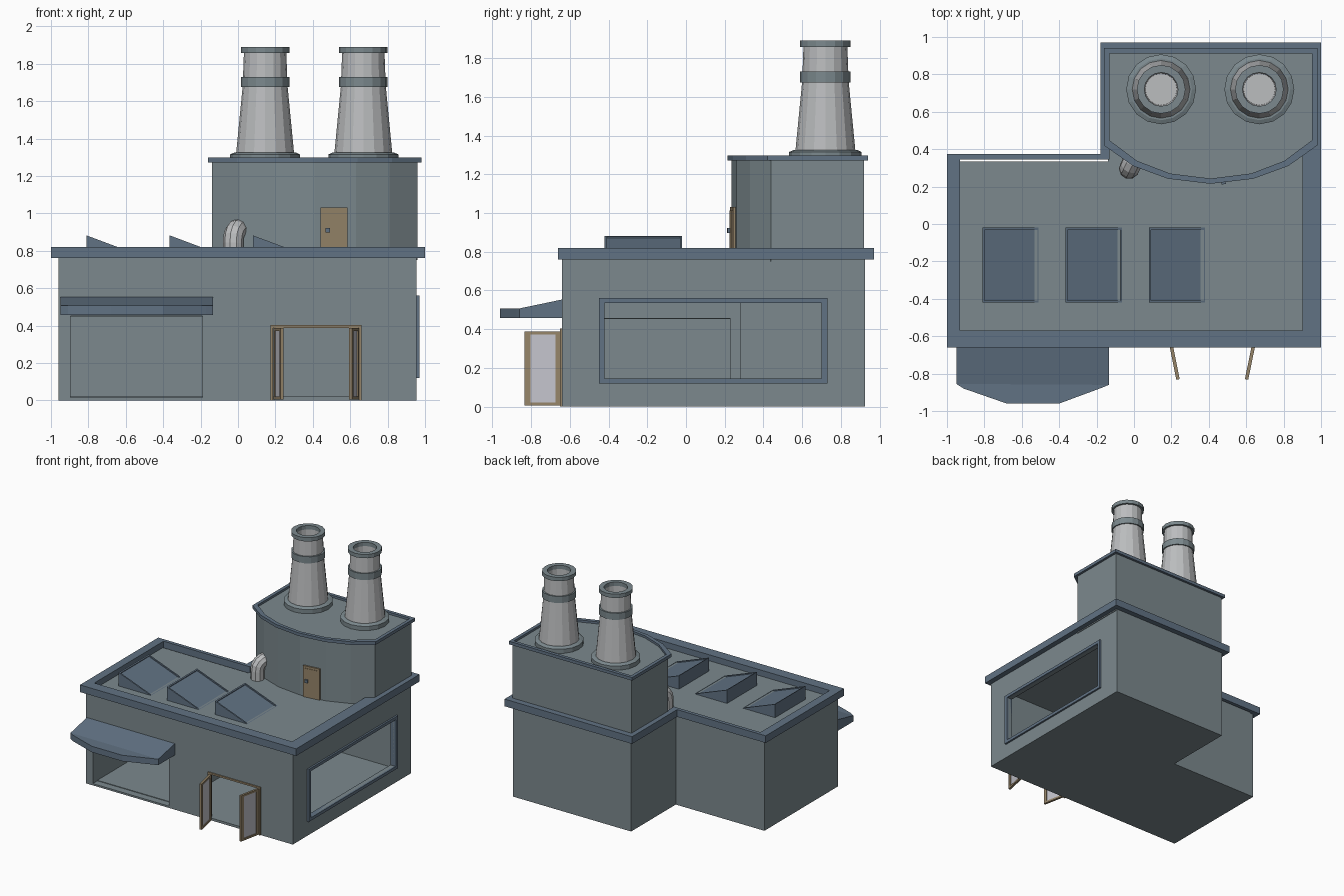
import bpy, bmesh, math
from mathutils import Vector

if "Cube" in bpy.data.objects:
    bpy.data.objects.remove(bpy.data.objects["Cube"])


def mat(name, c):
    m = bpy.data.materials.new(name)
    m.diffuse_color = (*c, 1)
    m.use_nodes = True
    m.node_tree.nodes["Principled BSDF"].inputs["Base Color"].default_value = m.diffuse_color
    return m


WALL = mat("wall_grey", (0.20, 0.25, 0.27))
TRIM = mat("trim_blue", (0.12, 0.17, 0.23))
STEEL = mat("steel", (0.50, 0.51, 0.52))
WOOD = mat("wood", (0.30, 0.23, 0.14))
PANE = mat("pane", (0.55, 0.55, 0.60))


def finish(name, bm, m):
    bmesh.ops.recalc_face_normals(bm, faces=bm.faces[:])
    me = bpy.data.meshes.new(name)
    bm.to_mesh(me)
    bm.free()
    ob = bpy.data.objects.new(name, me)
    bpy.context.collection.objects.link(ob)
    me.materials.append(m)
    return ob


def prism(name, pts, z0, z1, m):
    bm = bmesh.new()
    f = bm.faces.new([bm.verts.new((x, y, z0)) for x, y in pts])
    r = bmesh.ops.extrude_face_region(bm, geom=[f], use_keep_orig=True)
    bmesh.ops.translate(bm, vec=(0, 0, z1 - z0),
                        verts=[v for v in r["geom"] if isinstance(v, bmesh.types.BMVert)])
    return finish(name, bm, m)


def box(name, x0, x1, y0, y1, z0, z1, m):
    return prism(name, [(x0, y0), (x1, y0), (x1, y1), (x0, y1)], z0, z1, m)


def ring(name, outer, inner, z0, z1, m):
    bm = bmesh.new()
    loops = [[bm.verts.new((x, y, z)) for x, y in p]
             for p, z in ((outer, z0), (outer, z1), (inner, z1), (inner, z0))]
    n = len(outer)
    for a, b in zip(loops, loops[1:] + loops[:1]):
        for i in range(n):
            bm.faces.new((a[i], a[(i + 1) % n], b[(i + 1) % n], b[i]))
    return finish(name, bm, m)


def lathe(name, profile, cx, cy, m, n=16):
    bm = bmesh.new()
    rows = [[bm.verts.new((cx + r * math.cos(2 * math.pi * i / n),
                           cy + r * math.sin(2 * math.pi * i / n), z)) for i in range(n)]
            for r, z in profile]
    for a, b in zip(rows, rows[1:]):
        for i in range(n):
            bm.faces.new((a[i], a[(i + 1) % n], b[(i + 1) % n], b[i]))
    bm.faces.new(rows[0])
    bm.faces.new(rows[-1])
    return finish(name, bm, m)


def cut(ob, cutter):
    cutter.hide_render = True
    cutter.hide_viewport = True
    cutter.display_type = 'WIRE'
    md = ob.modifiers.new("cut", 'BOOLEAN')
    md.operation, md.object, md.solver = 'DIFFERENCE', cutter, 'EXACT'
    bpy.context.view_layer.objects.active = ob
    bpy.ops.object.modifier_apply(modifier=md.name)
    bpy.data.objects.remove(cutter)


def ell(x0, x1, y0, y1, xs, ys):
    return [(x0, y0), (x1, y0), (x1, y1), (xs, y1), (xs, ys), (x0, ys)]


# Hollow ground floor with door, garage and window openings
hall = prism("main_hall", ell(-.96, .955, -.64, .925, -.14, .335), 0, .77, WALL)
cut(hall, prism("room_cut", ell(-.93, .925, -.61, .89, -.105, .28), .02, .72, WALL))
cut(hall, box("garage_cut", -.895, -.19, -.7, -.58, .015, .45, WALL))
cut(hall, box("door_cut", .18, .655, -.7, -.58, .02, .40, WALL))
cut(hall, box("window_cut", .85, 1.1, -.42, .70, .145, .535, WALL))

# Garage bay walls
box("garage_left_wall", -.92, -.895, -.62, .23, .015, .455, WALL)
box("garage_right_wall", -.19, -.165, -.62, .23, .015, .455, WALL)
box("garage_back_wall", -.9, -.18, .205, .23, .015, .455, WALL)
box("garage_ceiling", -.9, -.18, -.62, .23, .445, .457, WALL)

# Roof parapet
ring("parapet", ell(-1, 1, -.66, .97, -.18, .375),
     ell(-.93, .90, -.57, .90, -.13, .345), .76, .82, TRIM)

# Window frame on the right wall
fr = ring("window_frame", [(-.45, .12), (.73, .12), (.73, .56), (-.45, .56)],
          [(-.42, .145), (.70, .145), (.70, .535), (-.42, .535)], .92, .97, TRIM)
for v in fr.data.vertices:
    v.co = Vector((v.co.z, v.co.x, v.co.y))

# Curved awning over the garage: sloping top, flat underside
bm = bmesh.new()
front = [(-.95, -.855), (-.91, -.88), (-.68, -.96), (-.40, -.96), (-.17, -.875), (-.135, -.86)]
bot = [bm.verts.new((x, y, .457)) for x, y in [(-.95, -.63)] + front + [(-.135, -.63)]]
top = [bm.verts.new((v.co.x, v.co.y, .555 if v.co.y > -.7 else .507)) for v in bot]
bm.faces.new(bot)
bm.faces.new(top[1:-1])
for i in range(8):
    j = (i + 1) % 8
    bm.faces.new((bot[i], bot[j], top[j], top[i]))
bm.faces.new((top[0], top[1], top[6], top[7]))
finish("awning", bm, TRIM)

# Front door frame and two open glazed leaves
box("door_lintel", .175, .66, -.65, -.61, .388, .402, WOOD)
for s, x in (("left", .175), ("right", .648)):
    box("door_jamb_" + s, x, x + .012, -.65, -.61, 0, .395, WOOD)
for s, hx, tx in (("left", .198, .235), ("right", .64, .602)):
    leaf = ring("door_leaf_" + s, [(0, .005), (.19, .005), (.19, .388), (0, .388)],
                [(.028, .022), (.16, .022), (.16, .372), (.028, .372)], -.009, .009, WOOD)
    pane = box("door_pane_" + s, .025, .163, .02, .375, -.003, .003, PANE)
    d = Vector((tx - hx, -.185, 0)).normalized()
    nrm = Vector((-d.y, d.x, 0))
    for ob in (leaf, pane):
        for v in ob.data.vertices:
            v.co = Vector((hx, -.645, v.co.y)) + d * v.co.x + nrm * v.co.z

# Skylight wedges with recessed panes
for k, x in enumerate((-.81, -.365, .08)):
    bm = bmesh.new()
    rows = [[bm.verts.new((x + dx, y, z)) for dx, z in ((0, .76), (.305, .76), (.305, .768), (0, .882))]
            for y in (-.42, -.02)]
    bm.faces.new(rows[0])
    bm.faces.new(rows[1])
    quads = [bm.faces.new((rows[0][i], rows[0][(i + 1) % 4], rows[1][(i + 1) % 4], rows[1][i]))
             for i in range(4)]
    bmesh.ops.recalc_face_normals(bm, faces=bm.faces[:])
    bmesh.ops.inset_region(bm, faces=[quads[2]], thickness=.016)
    bmesh.ops.inset_region(bm, faces=[quads[2]], thickness=.001, depth=-.008)
    finish(f"skylight_{k + 1}", bm, TRIM)

# Bow-fronted tower and its rim
bow = [(-.14, .44), (.01, .33), (.19, .262), (.41, .235), (.63, .262), (.81, .33), (.96, .44)]


def tower_outline(o):
    c = Vector((.41, .95))
    pts = [(.41 + (x - .41) * (1 + o / .55), y - o) for x, y in bow]
    return pts + [(.96 + o, .92 + o), (-.14 - o, .92 + o)]


prism("tower", tower_outline(0), .75, 1.28, WALL)
ring("tower_rim", tower_outline(.02), tower_outline(-.008), 1.272, 1.298, TRIM)

# Tower door, lying along the bow facet
door = box("tower_door", 0, .145, -.012, .02, .765, 1.03, WOOD)
inset = box("tower_door_panel", .02, .128, -.016, .01, .78, 1.012, WOOD)
knob = box("tower_door_knob", .025, .048, -.03, 0, .897, .922, TRIM)
for ob in (door, inset, knob):
    ob.location = (.44, .238, 0)
    ob.rotation_euler.z = math.atan2(.027, .22)

# Chimneys
for s, cx in (("left", .145), ("right", .67)):
    cy = .72
    lathe("chimney_base_" + s, [(.187, 1.27), (.187, 1.315), (.165, 1.325)], cx, cy, WALL)
    lathe("chimney_stack_" + s, [(.155, 1.32), (.12, 1.68), (.113, 1.87), (.092, 1.87), (.085, 1.6)],
          cx, cy, STEEL)
    circ = [[(cx + r * math.cos(i * math.pi / 8), cy + r * math.sin(i * math.pi / 8))
             for i in range(16)] for r in (.13, .105, .09)]
    ring("chimney_band_" + s, circ[0], circ[1], 1.675, 1.73, WALL)
    ring("chimney_cap_" + s, circ[0], circ[2], 1.858, 1.89, WALL)

# Vent elbow from the roof into the tower
cu = bpy.data.curves.new("vent_pipe", 'CURVE')
cu.dimensions = '3D'
cu.bevel_depth, cu.bevel_resolution, cu.use_fill_caps = .055, 3, True
sp = cu.splines.new('POLY')
path = [(0, .755), (0, .84)] + [(.065 * (1 - math.cos(a)), .85 + .065 * math.sin(a))
                                for a in (.4, .8, 1.2, math.pi / 2)] + [(.14, .915)]
sp.points.add(len(path) - 1)
for p, (t, z) in zip(sp.points, path):
    p.co = (-.026 + .43 * t, .295 + .9 * t, z, 1)
sp.use_smooth = False
cu.materials.append(STEEL)
bpy.context.collection.objects.link(bpy.data.objects.new("vent_pipe", cu))
